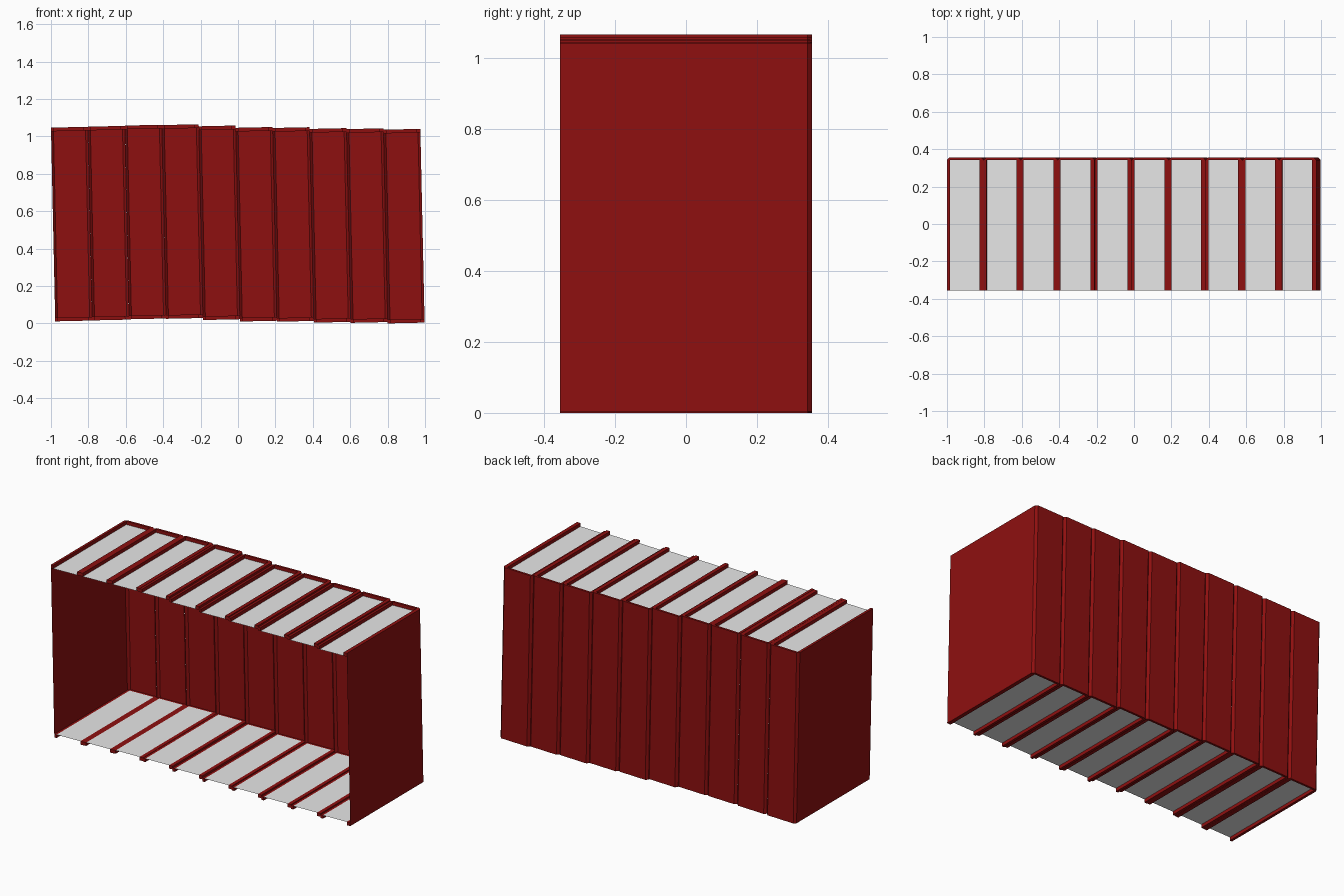
import bpy, bmesh

cube = bpy.data.objects.get("Cube")
if cube:
    bpy.data.objects.remove(cube, do_unlink=True)


def material(name, colour):
    mat = bpy.data.materials.new(name)
    mat.use_nodes = True
    mat.diffuse_color = colour
    mat.node_tree.nodes["Principled BSDF"].inputs["Base Color"].default_value = colour
    return mat


RED = material("dark_red_leather", (0.27, 0.005, 0.005, 1))
PAPER = material("pale_paper", (0.8, 0.8, 0.8, 1))

COUNT = 10
WIDTH, HEIGHT, DEPTH = 0.1975, 1.036, 0.355
LIP, BEVEL = 0.02, 0.013
LEFT_BOARD, RIGHT_BOARD = 0.015, 0.023
LEAN = 0.022
BASE_Z = [0.011, 0.016, 0.022, 0.0246, 0.018, 0.010, 0.009, 0.004, 0.003, 0.0]

# Cover outline seen from above: board, bevelled spine, board
SPINE = DEPTH - BEVEL
OUTER = [(0, -DEPTH), (0, SPINE), (BEVEL, DEPTH),
         (WIDTH - BEVEL, DEPTH), (WIDTH, SPINE), (WIDTH, -DEPTH)]
INNER = [(WIDTH - RIGHT_BOARD, -DEPTH), (WIDTH - RIGHT_BOARD, SPINE),
         (LEFT_BOARD, SPINE), (LEFT_BOARD, -DEPTH)]


def finish(bm, name, mat, index):
    mesh = bpy.data.meshes.new(name)
    bm.to_mesh(mesh)
    bm.free()
    mesh.materials.append(mat)
    obj = bpy.data.objects.new(name, mesh)
    obj.location = (-1 + LEAN * HEIGHT + WIDTH * index, 0, BASE_Z[index])
    obj.rotation_euler.y = -LEAN
    bpy.context.collection.objects.link(obj)


def add_face(bm, points):
    return bm.faces.new([bm.verts.new(p) for p in points])


for i in range(COUNT):
    # Raised lips of the cover at the bottom and top
    bm = bmesh.new()
    for z in (0, HEIGHT - LIP):
        face = add_face(bm, [(x, y, z) for x, y in OUTER + INNER])
        grown = bmesh.ops.extrude_face_region(bm, geom=[face], use_keep_orig=True)
        top = [v for v in grown["geom"] if isinstance(v, bmesh.types.BMVert)]
        bmesh.ops.translate(bm, verts=top, vec=(0, 0, LIP))
    bmesh.ops.recalc_face_normals(bm, faces=bm.faces)

    # Spine wall, plus the outer board on the two end books
    first = 0 if i == 0 else 1
    last = 5 if i == COUNT - 1 else 4
    for a, b in zip(OUTER[first:last], OUTER[first + 1:last + 1]):
        low, high = LIP, HEIGHT - LIP
        add_face(bm, [(*b, low), (*a, low), (*a, high), (*b, high)])
    bmesh.ops.remove_doubles(bm, verts=bm.verts, dist=0.0001)
    finish(bm, f"book_cover_{i + 1}", RED, i)

    # Page block edges, bottom and top
    bm = bmesh.new()
    for z, step in ((LIP, -1), (HEIGHT - LIP, 1)):
        corners = [(x, y, z) for x, y in INNER]
        add_face(bm, corners[::step])
    finish(bm, f"book_pages_{i + 1}", PAPER, i)
